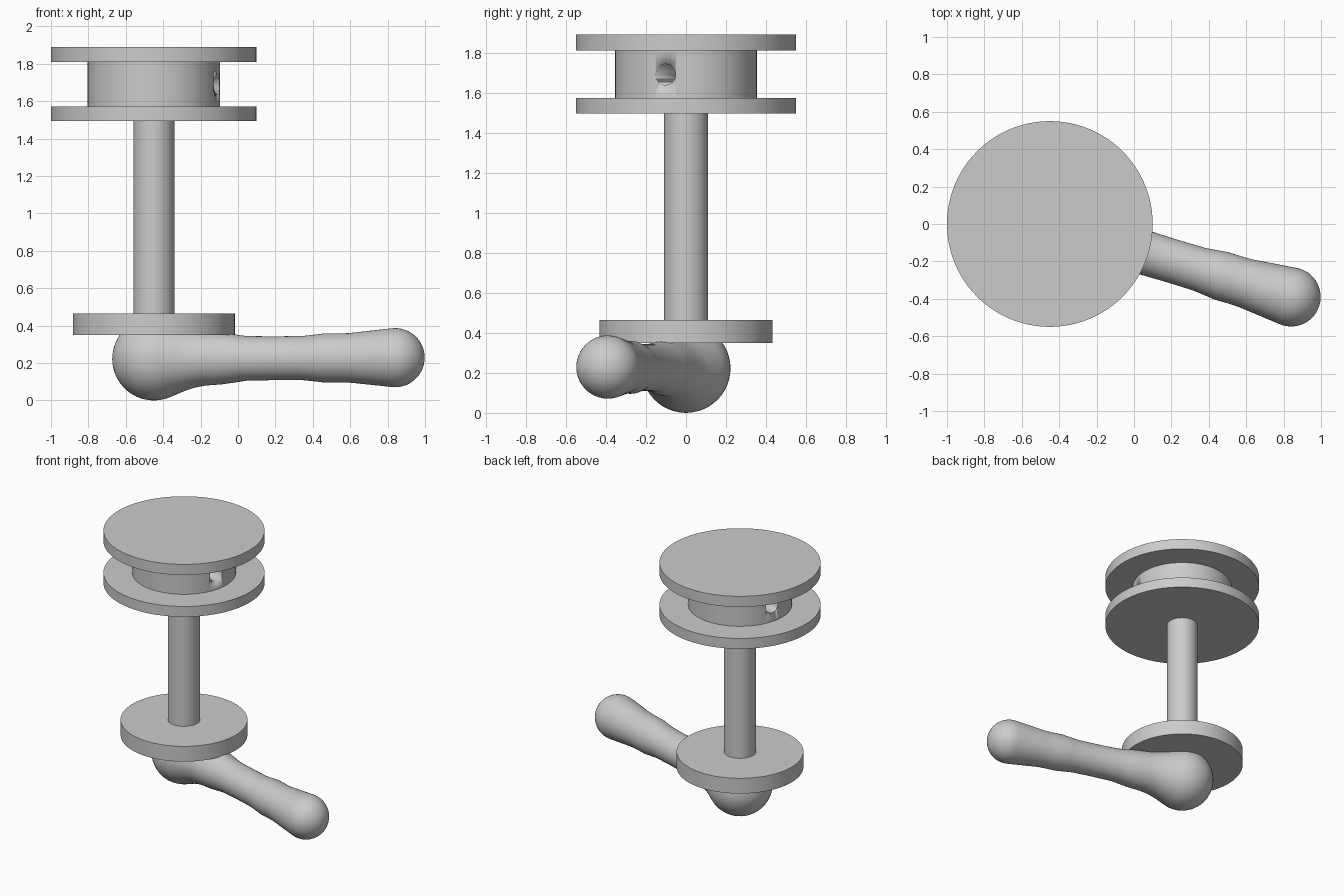
import bpy, bmesh, math
from mathutils import Matrix, Vector

if "Cube" in bpy.data.objects:
    bpy.data.objects.remove(bpy.data.objects["Cube"])

grey = bpy.data.materials.new("plain grey")
grey.diffuse_color = (0.6, 0.6, 0.6, 1)
grey.use_nodes = True
grey.node_tree.nodes["Principled BSDF"].inputs["Base Color"].default_value = grey.diffuse_color

AXIS_X = -0.45                                  # centre line of the spindle
START = Vector((AXIS_X, 0, 0.2225))             # large ball of the handle
END = Vector((0.84, -0.39, 0.229))              # small ball of the handle


def lathe(name, profile, matrix, steps=64):
    """Spin a (radius, height) profile around its local z axis."""
    bm = bmesh.new()
    verts = [bm.verts.new((r, 0, h)) for r, h in profile]
    edges = [bm.edges.new(pair) for pair in zip(verts, verts[1:])]
    bmesh.ops.spin(bm, geom=verts + edges, axis=(0, 0, 1), cent=(0, 0, 0),
                   angle=math.tau, steps=steps)
    bmesh.ops.remove_doubles(bm, verts=bm.verts, dist=1e-5)
    bmesh.ops.recalc_face_normals(bm, faces=bm.faces)
    mesh = bpy.data.meshes.new(name)
    bm.to_mesh(mesh)
    bm.free()
    mesh.materials.append(grey)
    obj = bpy.data.objects.new(name, mesh)
    bpy.context.collection.objects.link(obj)
    obj.matrix_world = matrix
    bpy.ops.object.select_all(action='DESELECT')
    obj.select_set(True)
    bpy.context.view_layer.objects.active = obj
    bpy.ops.object.shade_smooth_by_angle(angle=math.radians(35))
    return obj


def disc(name, radius, z0, z1):
    return lathe(name, [(0, z0), (radius, z0), (radius, z1), (0, z1)],
                 Matrix.Translation((AXIS_X, 0, 0)), 96)


# Spindle: base flange, shaft and spool
disc("base_flange", 0.433, 0.35, 0.465)
disc("shaft", 0.11, 0.46, 1.50)
disc("lower_spool_flange", 0.55, 1.495, 1.573)
drum = disc("spool_drum", 0.354, 1.57, 1.815)
disc("upper_spool_flange", 0.55, 1.81, 1.89)

# Handle: large ball, waisted grip with a slight swelling, small ball
along = END - START
length = along.length
turn = along.to_track_quat('Z', 'Y').to_matrix().to_4x4()
R0, R1 = 0.2225, 0.158
profile = [(R0 * math.sin(a), -R0 * math.cos(a))
           for a in (math.radians(7.5 * i) for i in range(16))]
profile += [(0.172, 0.17), (0.155, 0.225), (0.144, 0.29), (0.138, 0.38),
            (0.129, 0.45), (0.119, 0.52), (0.117, 0.68), (0.118, 0.83),
            (0.125, 0.90), (0.132, 0.96), (0.131, 1.03), (0.132, 1.09)]
profile += [(R1 * math.cos(a), length + R1 * math.sin(a))
            for a in (math.radians(7.5 * i) for i in range(-1, 13))]
profile[0] = (0, profile[0][1])
profile[-1] = (0, profile[-1][1])
lathe("handle", profile, Matrix.Translation(START) @ turn, 48)

# Cross hole drilled through the drum, in line with the handle
drill_dir = Vector((along.x, along.y, 0)).to_track_quat('Z', 'Y').to_matrix().to_4x4()
drill = lathe("hole_cutter", [(0, -0.5), (0.052, -0.5), (0.052, 0.5), (0, 0.5)],
              Matrix.Translation((AXIS_X, 0, 1.69)) @ drill_dir, 40)
drill.hide_render = True
drill.hide_viewport = True
cut = drum.modifiers.new("cross_hole", 'BOOLEAN')
cut.operation = 'DIFFERENCE'
cut.solver = 'EXACT'
cut.object = drill
